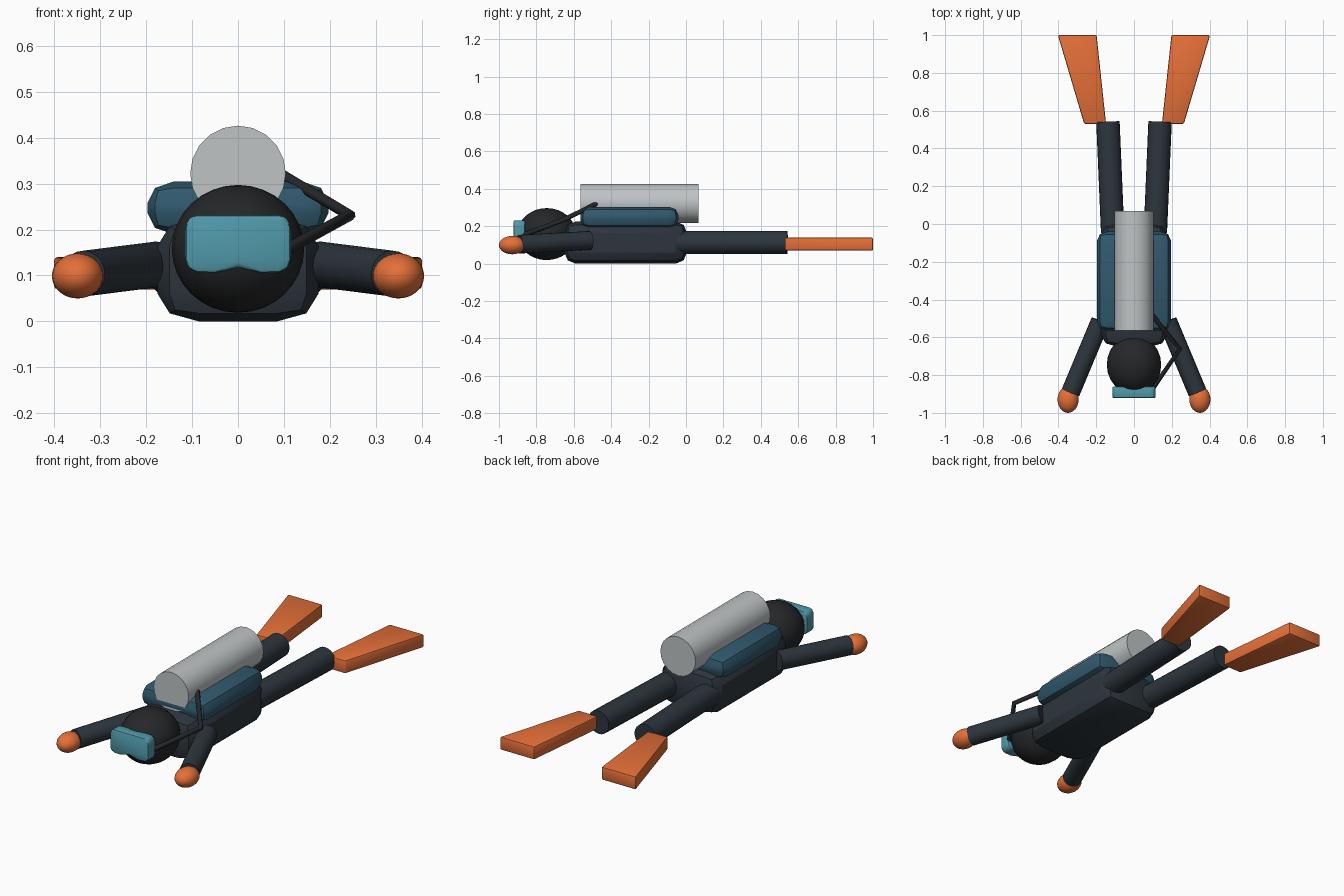
import bpy, bmesh
from math import radians
from mathutils import Vector, Matrix

if "Cube" in bpy.data.objects:
    bpy.data.objects.remove(bpy.data.objects["Cube"])


def mat(name, rgb):
    m = bpy.data.materials.new(name)
    m.diffuse_color = (*rgb, 1)
    m.use_nodes = True
    m.node_tree.nodes["Principled BSDF"].inputs["Base Color"].default_value = m.diffuse_color
    return m


SUIT = mat("suit_dark", (0.026, 0.036, 0.047))
HOOD = mat("hood_black", (0.019, 0.020, 0.022))
ORANGE = mat("orange", (0.78, 0.16, 0.04))
TEAL = mat("teal", (0.08, 0.32, 0.40))
VEST = mat("vest_blue", (0.03, 0.10, 0.155))
STEEL = mat("steel", (0.52, 0.55, 0.56))


def finish(name, bm, material, mirror=False, angle=40):
    bmesh.ops.recalc_face_normals(bm, faces=bm.faces[:])
    me = bpy.data.meshes.new(name)
    bm.to_mesh(me)
    bm.free()
    ob = bpy.data.objects.new(name, me)
    bpy.context.collection.objects.link(ob)
    me.materials.append(material)
    bpy.ops.object.select_all(action='DESELECT')
    ob.select_set(True)
    bpy.context.view_layer.objects.active = ob
    bpy.ops.object.shade_smooth_by_angle(angle=radians(angle))
    if mirror:
        ob.modifiers.new("mirror", 'MIRROR').use_mirror_merge = False
    return ob


def bevel(bm, width, segments):
    bmesh.ops.bevel(bm, geom=bm.edges[:], offset=width, segments=segments,
                    profile=0.5, affect='EDGES', clamp_overlap=True)


def rounded_box(name, lo, hi, round_xyz, material, segments=2):
    # corner radius differs per axis: bevel in a space where it is 1, then scale
    lo, hi, r = Vector(lo), Vector(hi), Vector(round_xyz)
    bm = bmesh.new()
    size = [(hi[i] - lo[i]) / r[i] for i in range(3)]
    bmesh.ops.create_cube(bm, size=1, matrix=Matrix.Diagonal((*size, 1)))
    bevel(bm, 1, segments)
    bm.transform(Matrix.Translation((lo + hi) / 2) @ Matrix.Diagonal((*r, 1)))
    return finish(name, bm, material, angle=30)


def ellipsoid(name, centre, radii, material, mirror=False):
    bm = bmesh.new()
    bmesh.ops.create_uvsphere(bm, u_segments=24, v_segments=16, radius=1)
    bm.transform(Matrix.Translation(centre) @ Matrix.Diagonal((*radii, 1)))
    return finish(name, bm, material, mirror)


def rod(name, a, b, radius, sides, material, mirror=False):
    a, b = Vector(a), Vector(b)
    d = b - a
    bm = bmesh.new()
    bmesh.ops.create_cone(bm, cap_ends=True, segments=sides, radius1=radius,
                          radius2=radius, depth=d.length)
    bm.transform(Matrix.Translation((a + b) / 2)
                 @ d.to_track_quat('Z', 'Y').to_matrix().to_4x4())
    return finish(name, bm, material, mirror)


def slab(name, outline, depth, width, segments, material, mirror=False):
    # outline is a loop of 3D points, extruded along depth and bevelled
    bm = bmesh.new()
    face = bm.faces.new([bm.verts.new(p) for p in outline])
    new = bmesh.ops.extrude_face_region(bm, geom=[face])["geom"]
    bmesh.ops.translate(bm, vec=depth,
                        verts=[v for v in new if isinstance(v, bmesh.types.BMVert)])
    bmesh.ops.recalc_face_normals(bm, faces=bm.faces[:])
    bevel(bm, width, segments)
    return finish(name, bm, material, mirror)


# body, buoyancy vest and head
rounded_box("torso", (-0.175, -0.65, 0), (0.175, 0.005, 0.225), (0.09, 0.06, 0.06), SUIT)
rounded_box("vest", (-0.197, -0.565, 0.19), (0.197, -0.04, 0.304), (0.056, 0.05, 0.046), VEST)
ellipsoid("head", (0, -0.745, 0.158), (0.144, 0.157, 0.139), HOOD)

# air tank on the back
rod("air_tank", (0, -0.565, 0.322), (0, 0.068, 0.322), 0.104, 20, STEEL)

# mask with a nose notch in the lower edge
half = [(0.05, 0.105), (0.09, 0.106), (0.109, 0.116), (0.115, 0.135),
        (0.115, 0.205), (0.107, 0.225), (0.09, 0.232)]
outline = [(0, 0.118)] + half + [(-x, z) for x, z in reversed(half)]
slab("mask", [(x, -0.922, z) for x, z in outline], (0, 0.062, 0), 0.012, 2, TEAL)

# arms, hands, legs and fins, mirrored across x
rod("arm", (0.178, -0.514, 0.124), (0.336, -0.892, 0.104), 0.05, 20, SUIT, True)
ellipsoid("hand", (0.349, -0.929, 0.099), (0.056, 0.071, 0.049), ORANGE, True)
rod("leg", (0.113, -0.045, 0.113), (0.138, 0.542, 0.113), 0.062, 20, SUIT, True)
slab("fin", [(0.148, 0.53, 0.07), (0.264, 0.53, 0.07), (0.403, 1, 0.07), (0.198, 1, 0.07)],
     (0, 0, 0.07), 0.008, 2, ORANGE, True)

# breathing hose from the tank round to the mouth
cu = bpy.data.curves.new("air_hose", 'CURVE')
cu.dimensions = '3D'
cu.bevel_depth = 0.013
cu.bevel_resolution = 2
cu.use_fill_caps = True
sp = cu.splines.new('POLY')
path = [(0.09, -0.475, 0.322), (0.243, -0.662, 0.231), (0.09, -0.885, 0.148)]
sp.points.add(len(path) - 1)
for p, co in zip(sp.points, path):
    p.co = (*co, 1)
cu.materials.append(HOOD)
bpy.context.collection.objects.link(bpy.data.objects.new("air_hose", cu))
